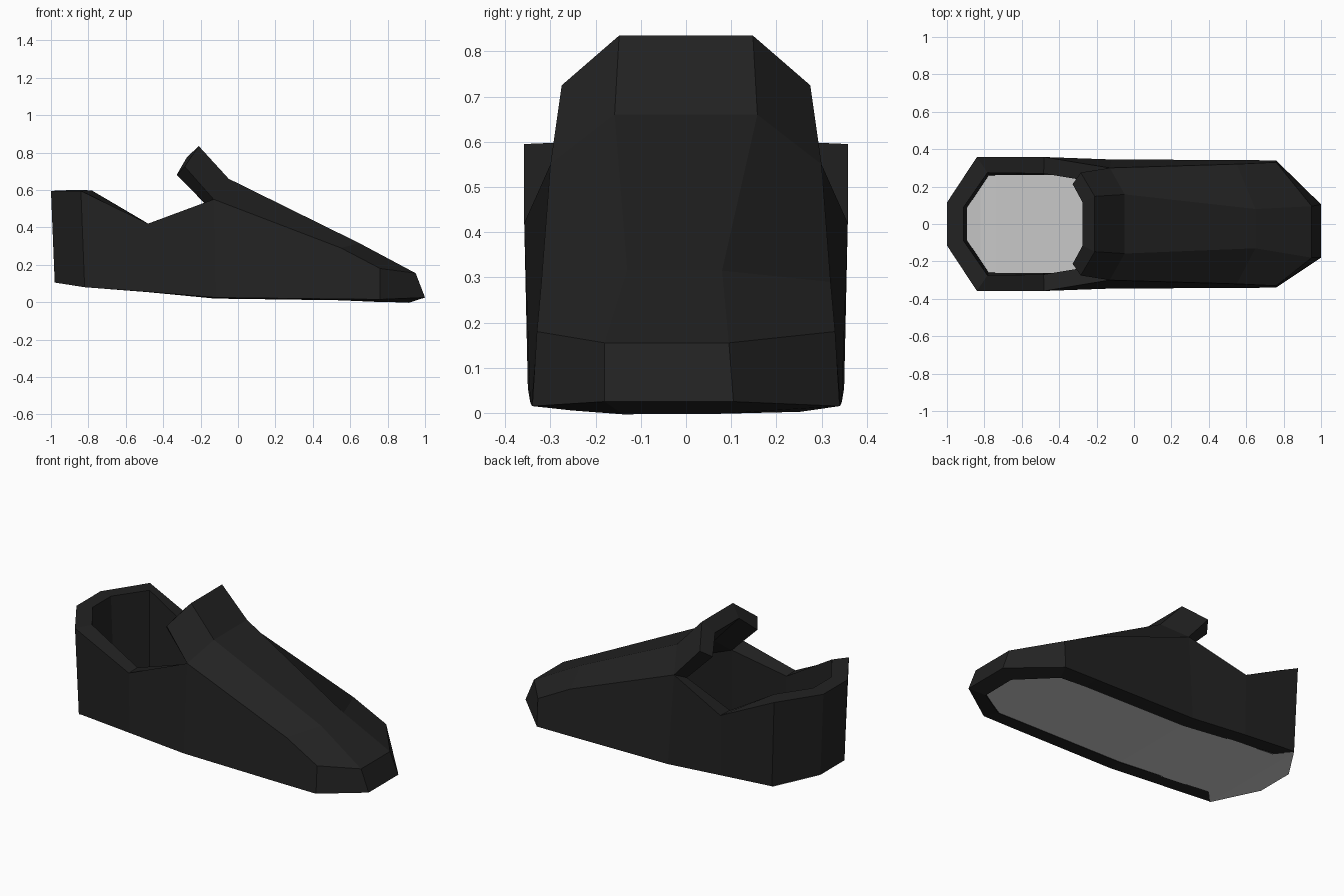
import bpy, bmesh

if "Cube" in bpy.data.objects:
    bpy.data.objects.remove(bpy.data.objects["Cube"])

def material(name, c):
    m = bpy.data.materials.new(name)
    m.diffuse_color = (c, c, c, 1)
    m.use_nodes = True
    m.node_tree.nodes["Principled BSDF"].inputs["Base Color"].default_value = m.diffuse_color
    return m

def make_object(name, bm, mat=None):
    me = bpy.data.meshes.new(name)
    bm.to_mesh(me)
    bm.free()
    ob = bpy.data.objects.new(name, me)
    bpy.context.collection.objects.link(ob)
    if mat:
        me.materials.append(mat)
    return ob

# Upper: named points as (x, left y, right y, z)
points = {
    "heel": (-1.0, .115, .115, .595),      "heel_low": (-.98, .115, .115, .105),
    "back": (-.84, .358, .358, .595),      "back_low": (-.82, .35, .35, .08),
    "dip": (-.48, .358, .358, .42),        "dip_low": (-.48, .35, .35, .055),
    "throat": (-.13, .30, .30, .55),       "throat_low": (-.12, .345, .345, .025),
    "crease": (.55, .32, .32, .29),        "crease_low": (.55, .342, .342, .017),
    "corner": (.76, .33, .33, .18),        "corner_low": (.76, .34, .34, .015),
    "toe": (.95, .095, .18, .155),         "toe_low": (1.0, .105, .18, .025),
    "ridge": (-.05, .158, .158, .66),      "ridge_front": (.65, .08, .13, .315),
    "tongue_side": (-.285, .275, .275, .725), "tongue_top": (-.21, .148, .148, .835),
}
bm = bmesh.new()
left = {k: bm.verts.new((x, yl, z)) for k, (x, yl, yr, z) in points.items()}
right = {k: bm.verts.new((x, -yr, z)) for k, (x, yl, yr, z) in points.items()}

# Side walls and top slopes on both sides
walls = ["heel", "back", "dip", "throat", "crease", "corner", "toe"]
slopes = [("tongue_side", "tongue_top"), ("throat", "ridge"),
          ("crease", "ridge_front"), ("corner", "toe")]
for side in (left, right):
    for a, b in zip(walls, walls[1:]):
        bm.faces.new([side[k] for k in (a, b, b + "_low", a + "_low")])
    for (a, b), (c, d) in zip(slopes, slopes[1:]):
        bm.faces.new([side[k] for k in (a, b, d, c)])

# Centre strip from tongue to toe, and the heel panel
centre = ["tongue_top", "ridge", "ridge_front", "toe", "toe_low"]
for a, b in list(zip(centre, centre[1:])) + [("heel", "heel_low")]:
    bm.faces.new([left[a], left[b], right[b], right[a]])
bmesh.ops.recalc_face_normals(bm, faces=bm.faces)
upper = make_object("shoe_upper", bm, material("black", .016))

# Wall thickness, inwards
solid = upper.modifiers.new("thickness", 'SOLIDIFY')
solid.thickness = .088
solid.offset = -1
solid.use_even_offset = True

# Sole: inset at the front, reaching the outer edge at the heel
sole = [(-.98, .115, .115, .102), (-.82, .35, .35, .076), (-.74, .265, .265, .072),
        (-.48, .268, .268, .053), (-.12, .262, .262, .022), (.55, .258, .258, .012),
        (.72, .256, .256, .008), (.91, .07, .145, .006)]
bm = bmesh.new()
rows = [(bm.verts.new((x, yl, z)), bm.verts.new((x, -yr, z))) for x, yl, yr, z in sole]
for (a, b), (c, d) in zip(rows, rows[1:]):
    bm.faces.new((a, b, d, c))
bmesh.ops.recalc_face_normals(bm, faces=bm.faces)
make_object("sole", bm)
